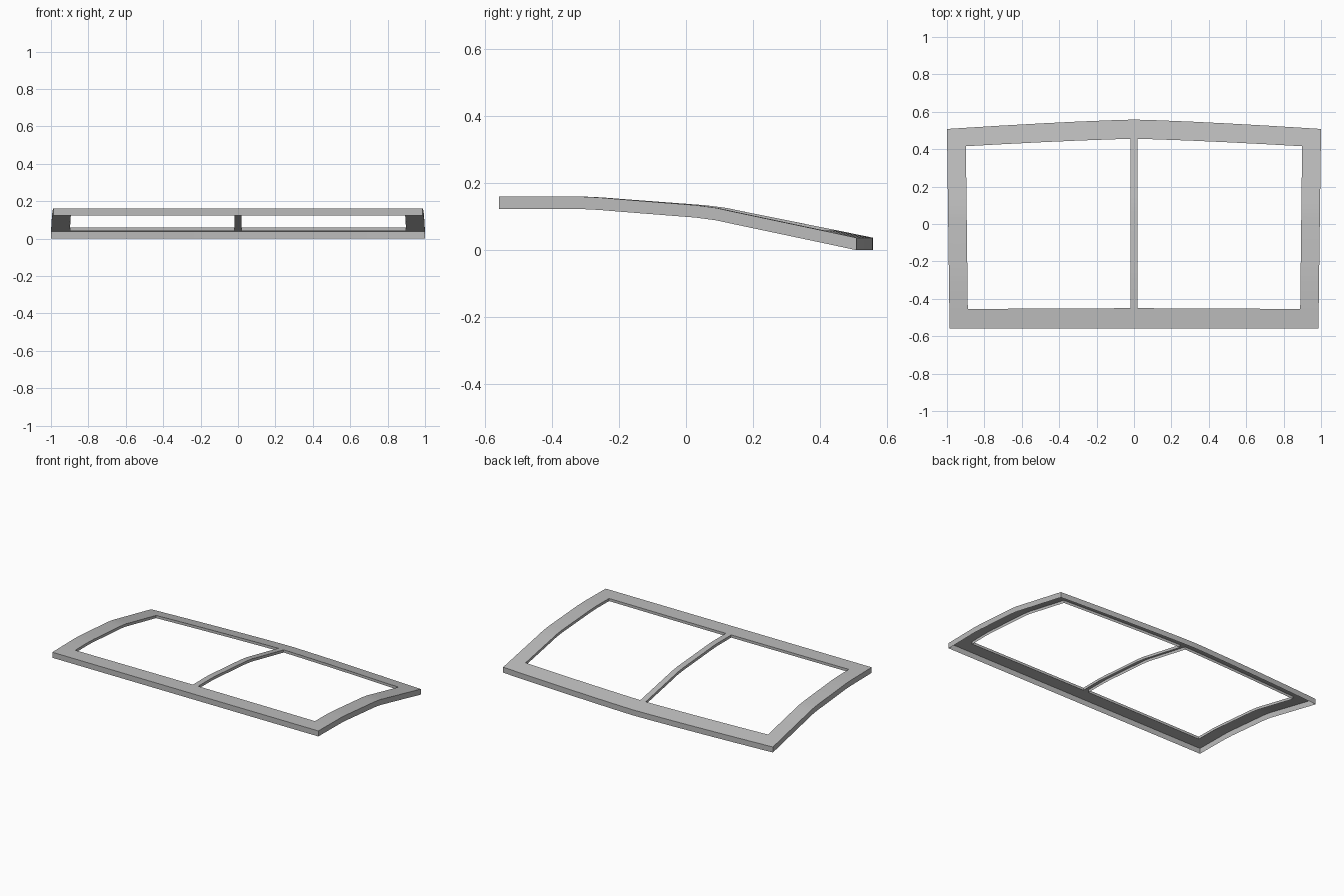
import bpy
import bmesh
import math

cube = bpy.data.objects.get("Cube")
if cube:
    bpy.data.objects.remove(cube)

# Single grey paint
grey = bpy.data.materials.new("plain_grey")
grey.use_nodes = True
COLOUR = (0.5, 0.5, 0.5, 1)
grey.diffuse_color = COLOUR
grey.node_tree.nodes["Principled BSDF"].inputs["Base Color"].default_value = COLOUR

FRONT, BACK = -0.558, 0.508
OUTER_DEPTH, INNER_DEPTH = 0.037, 0.018
BAR, SIDE = 0.02, 0.9            # half width of the bar, inner edge of the sides
FRONT_INNER, BACK_INNER = -0.455, 0.41
half = [BAR, 0.1, 0.3, 0.5, 0.7, SIDE, 1]
COLUMNS = [-x for x in reversed(half)] + [0] + half
# Side profile of the top skin: (y, z)
PROFILE = [(FRONT, 0.16), (FRONT_INNER, 0.16), (-0.32, 0.16), (-0.26, 0.157),
           (-0.2, 0.152), (0.03, 0.134), (0.09, 0.126), (0.14, 0.115),
           (BACK_INNER, 0.058), (BACK, 0.037)]


def warp(x, y, z):
    """Bow the back edge outward and widen the panel slightly to the back."""
    t = (y - FRONT) / (BACK - FRONT)
    bow = 0.05 * (1 - abs(x) ** 1.3)
    return x * (0.986 + 0.014 * t), y + bow * t, z


def in_bar(x, y):
    return abs(x) < BAR and FRONT_INNER < y < BACK_INNER


def in_frame(x, y):
    return abs(x) > SIDE or y < FRONT_INNER or y > BACK_INNER


def curved_skin(name, keep, skirt_depth):
    """Curved top skin of the kept cells, with a skirt folded down its edges."""
    bm = bmesh.new()
    grid = [[bm.verts.new(warp(x, y, z)) for x in COLUMNS] for y, z in PROFILE]
    place = {v: (x, row[0]) for row, verts in zip(PROFILE, grid)
             for x, v in zip(COLUMNS, verts)}
    for j in range(len(PROFILE) - 1):
        for i in range(len(COLUMNS) - 1):
            x = (COLUMNS[i] + COLUMNS[i + 1]) / 2
            y = (PROFILE[j][0] + PROFILE[j + 1][0]) / 2
            if keep(x, y):
                bm.faces.new((grid[j][i], grid[j][i + 1],
                              grid[j + 1][i + 1], grid[j + 1][i]))
    lowered = {}

    def lower(v, depth):
        if v not in lowered:
            lowered[v] = bm.verts.new((v.co.x, v.co.y, v.co.z - depth))
        return lowered[v]

    rim = [e.link_loops[0] for e in bm.edges if e.is_boundary]
    for a, b in [(l.vert, l.link_loop_next.vert) for l in rim]:
        depth = skirt_depth(place[a], place[b])
        if depth:
            bm.faces.new((b, a, lower(a, depth), lower(b, depth)))
    bmesh.ops.delete(bm, geom=[v for v in bm.verts if not v.link_faces],
                     context='VERTS')
    mesh = bpy.data.meshes.new(name)
    bm.to_mesh(mesh)
    bm.free()
    mesh.materials.append(grey)
    obj = bpy.data.objects.new(name, mesh)
    bpy.context.collection.objects.link(obj)
    bpy.ops.object.select_all(action='DESELECT')
    obj.select_set(True)
    bpy.context.view_layer.objects.active = obj
    bpy.ops.object.shade_smooth_by_angle(angle=math.radians(30))


def frame_depth(a, b):
    if max(abs(a[0]), abs(b[0])) <= BAR and a[1] == b[1] and FRONT < a[1] < BACK:
        return 0                 # open where the bar joins
    on_rim = abs(a[0]) == 1 or a[1] in (FRONT, BACK)
    return OUTER_DEPTH if on_rim else INNER_DEPTH


def bar_depth(a, b):
    return 0 if a[1] == b[1] else INNER_DEPTH


# Outer frame and the thin bar down the middle
curved_skin("panel_frame", in_frame, frame_depth)
curved_skin("centre_bar", in_bar, bar_depth)
